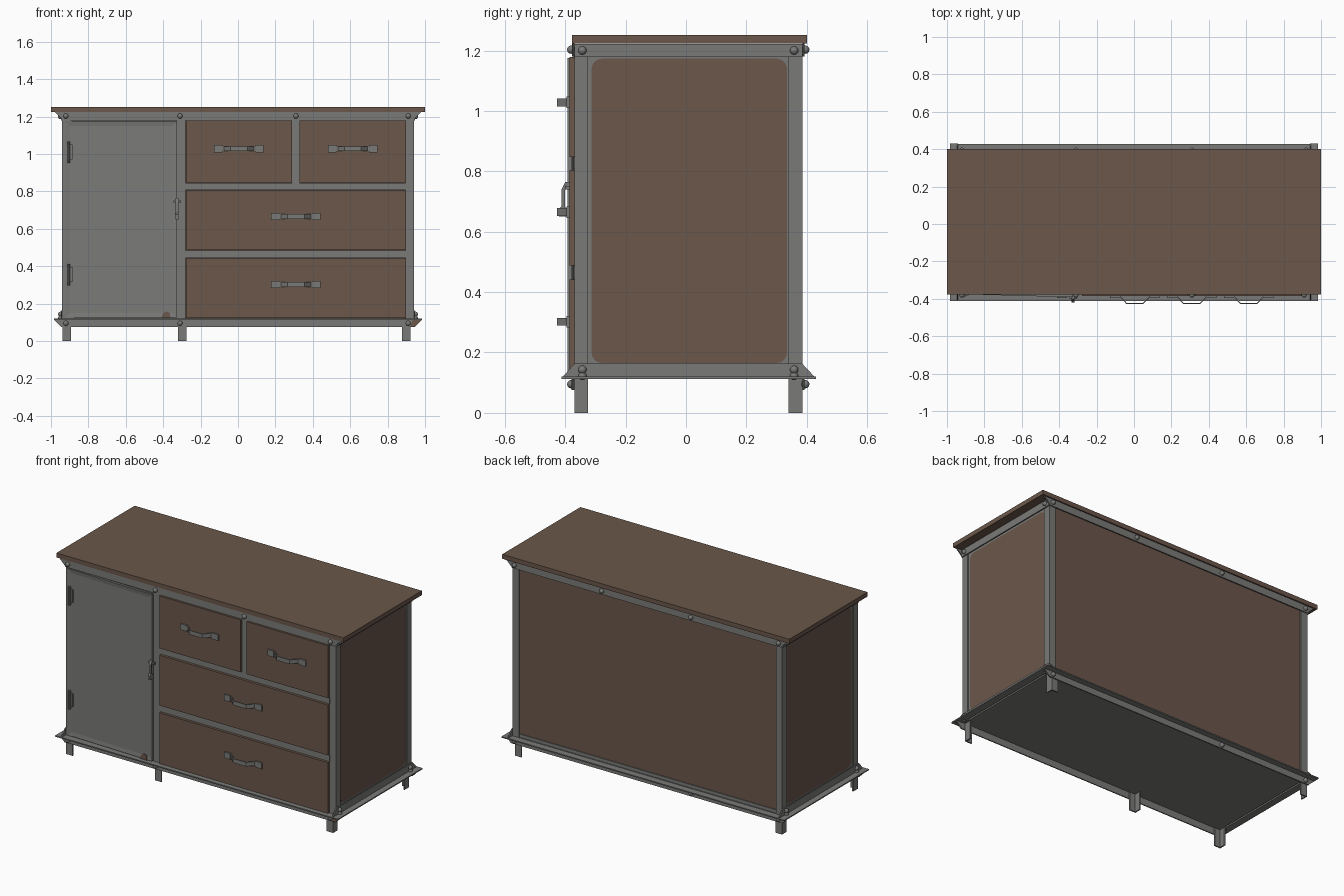
import bpy, bmesh, math
from mathutils import Vector, Matrix

if "Cube" in bpy.data.objects:
    bpy.data.objects.remove(bpy.data.objects["Cube"], do_unlink=True)


def material(name, color):
    m = bpy.data.materials.new(name)
    m.use_nodes = True
    m.diffuse_color = (*color, 1)
    m.node_tree.nodes["Principled BSDF"].inputs["Base Color"].default_value = (*color, 1)
    return m


WOOD = material("brown wood", (0.147, 0.095, 0.07))
STEEL = material("grey steel", (0.195, 0.195, 0.19))


def finish(name, bm, mat):
    bmesh.ops.recalc_face_normals(bm, faces=bm.faces)
    me = bpy.data.meshes.new(name)
    bm.to_mesh(me)
    bm.free()
    me.materials.append(mat)
    ob = bpy.data.objects.new(name, me)
    bpy.context.collection.objects.link(ob)
    return ob


def box(name, x, y, z, mat):
    bm = bmesh.new()
    bmesh.ops.create_cube(bm, size=1)
    for v in bm.verts:
        v.co = [r[0] + (c + 0.5) * (r[1] - r[0]) for c, r in zip(v.co, (x, y, z))]
    return finish(name, bm, mat)


def prism(name, points, axis, lo, hi, mat):
    """Extrude a 2D outline along an axis; the other two axes keep their order."""
    bm = bmesh.new()
    verts = []
    for p in points:
        co = list(p)
        co.insert(axis, lo)
        verts.append(bm.verts.new(co))
    face = bm.faces.new(verts)
    out = bmesh.ops.extrude_face_region(bm, geom=[face])
    step = Vector((0, 0, 0))
    step[axis] = hi - lo
    bmesh.ops.translate(bm, vec=step, verts=[g for g in out["geom"] if isinstance(g, bmesh.types.BMVert)])
    return finish(name, bm, mat)


def rounded(a0, a1, b0, b1, r):
    pts = []
    corners = ((a1 - r, b1 - r), (a0 + r, b1 - r), (a0 + r, b0 + r), (a1 - r, b0 + r))
    for i, (a, b) in enumerate(corners):
        for k in range(5):
            t = math.pi / 2 * (i + k / 4)
            pts.append((a + r * math.cos(t), b + r * math.sin(t)))
    return pts


def bolt(name, co, radius=0.014):
    bm = bmesh.new()
    bmesh.ops.create_uvsphere(bm, u_segments=10, v_segments=6, radius=radius)
    bmesh.ops.translate(bm, vec=co, verts=bm.verts)
    ob = finish(name, bm, STEEL)
    ob.data.shade_smooth()


def angle_iron(name, x, y, sx, sy, z0, z1, w=0.045, t=0.008):
    """L section with its outer corner at x, y and arms running along sx, sy."""
    pts = [(0, 0), (w, 0), (w, t), (t, t), (t, w), (0, w)]
    prism(name, [(x + sx * a, y + sy * b) for a, b in pts], 2, z0, z1, STEEL)


FRONT, BACK, SIDE = -0.37, 0.385, 0.94

# Worktop, floor, back panel
box("worktop", (-1, 1), (-0.378, 0.4), (1.224, 1.252), WOOD)
box("floor_plate", (-0.93, 0.93), (-0.365, 0.38), (0.113, 0.121), STEEL)
box("back_panel", (-0.93, 0.93), (0.362, 0.372), (0.12, 1.22), WOOD)
box("inner_divider", (-0.31, -0.3), (-0.36, 0.36), (0.12, 1.22), WOOD)

# Corner posts that run down into the legs
for sx, xn in ((-1, "right"), (1, "left")):
    for y, sy, yn in ((FRONT, 1, "front"), (BACK, -1, "back")):
        angle_iron(f"{yn}_{xn}_post", sx * SIDE, y, -sx, sy, 0.115, 1.222)
        angle_iron(f"{yn}_{xn}_leg", sx * 0.93 - 0.008, y, -sx, sy, 0, 0.115)

    # Side panels: steel sheet with a rounded wood face
    a, b = sorted((sx * 0.922, sx * 0.93))
    box(f"{xn}_side_sheet", (a, b), (-0.36, 0.375), (0.12, 1.22), STEEL)
    a, b = sorted((sx * 0.93, sx * 0.933))
    prism(f"{xn}_side_panel", rounded(-0.313, 0.335, 0.165, 1.173, 0.035), 0, a, b, WOOD)

    # Side rails
    a, b = sorted((sx * SIDE, sx * 0.947))
    box(f"{xn}_top_rail", (a, b), (FRONT, BACK), (1.178, 1.222), STEEL)
    prism(f"{xn}_bottom_rail", [(-0.412, 0.115), (0.43, 0.115), (BACK, 0.163), (FRONT, 0.163)], 0, a, b, STEEL)
    a, b = sorted((sx * SIDE, sx * 0.985))
    box(f"{xn}_bottom_flange", (a, b), (-0.412, 0.43), (0.113, 0.12), STEEL)
    for y in (-0.343, 0.358):
        for z in (1.2, 0.143, 0.122):
            bolt(f"{xn}_side_bolt", (sx * 0.949, y, z))

angle_iron("middle_leg", -0.32, FRONT, 1, 1, 0, 0.115)

# Front and back rails with mitred ends, plus bottom flanges
for y, s, n, xs in ((FRONT, -1, "front", (-0.92, -0.31, 0.31, 0.91)),
                    (BACK, 1, "back", (-0.92, -0.31, 0.31, 0.92))):
    a, b = sorted((y, y + s * 0.007))
    prism(f"{n}_top_rail", [(-0.935, 1.18), (0.935, 1.18), (0.98, 1.224), (-0.98, 1.224)], 1, a, b, STEEL)
    prism(f"{n}_bottom_rail", [(-0.945, 0.075), (0.945, 0.075), (0.985, 0.116), (-0.985, 0.116)], 1, a, b, STEEL)
    a, b = sorted((y, y + s * 0.043))
    box(f"{n}_bottom_flange", (-0.985, 0.985), (a, b), (0.113, 0.12), STEEL)
    for x in xs:
        bolt(f"{n}_top_bolt", (x, y + s * 0.01, 1.203))
    for x in (xs[0], xs[1], xs[3]):
        bolt(f"{n}_bottom_bolt", (x, y + s * 0.01, 0.095))
box("back_lower_strip", (-0.9, 0.9), (0.37, 0.378), (0.12, 0.14), STEEL)

# Front dividers
bars = (("middle_post", -0.325, -0.28, 0.12, 1.18), ("drawer_post", 0.29, 0.328, 0.84, 1.18),
        ("upper_crossbar", -0.28, 0.9, 0.807, 0.845), ("lower_crossbar", -0.28, 0.9, 0.444, 0.485))
for n, x0, x1, z0, z1 in bars:
    box(n, (x0, x1), (FRONT - 0.003, FRONT + 0.03), (z0, z1), STEEL)


def handle(name, cx, cz, y):
    """Bowed strap handle with a mounting pad at each end."""
    path = [(-0.11, 0), (-0.08, 0), (-0.045, -0.036), (0.045, -0.036), (0.08, 0), (0.11, 0)]
    outer = [(cx + a, y + b - 0.006) for a, b in path]
    inner = [(cx + a * 0.96, y + b) for a, b in reversed(path)]
    prism(name, outer + inner, 2, cz - 0.013, cz + 0.013, STEEL)
    for s in (-1, 1):
        box(name + "_pad", (cx + s * 0.11 - 0.022, cx + s * 0.11 + 0.022), (y - 0.009, y),
            (cz - 0.019, cz + 0.019), STEEL)


# Drawers
drawers = (("upper_right_drawer", -0.278, 0.288, 0.848, 1.178, 1.028),
           ("upper_left_drawer", 0.33, 0.897, 0.848, 1.178, 1.028),
           ("middle_drawer", -0.278, 0.897, 0.488, 0.805, 0.665),
           ("lower_drawer", -0.278, 0.897, 0.122, 0.442, 0.302))
for n, x0, x1, z0, z1, hz in drawers:
    box(n, (x0, x1), (-0.386, -0.35), (z0, z1), WOOD)
    handle(n + "_handle", (x0 + x1) / 2, hz, -0.386)

# Door: steel plate with a shallow inset, standing slightly ajar
bm = bmesh.new()
bmesh.ops.create_cube(bm, size=1)
for v in bm.verts:
    v.co = (0.3 + v.co.x * 0.6, v.co.y * 0.014, 0.65 + v.co.z * 1.05)
face = min(bm.faces, key=lambda f: f.calc_center_median().y)
bmesh.ops.inset_individual(bm, faces=[face], thickness=0.035, depth=-0.004)
bmesh.ops.transform(bm, matrix=Matrix.Translation((-0.925, -0.368, 0)) @ Matrix.Rotation(math.radians(-1.6), 4, "Z"),
                    verts=bm.verts)
finish("door", bm, STEEL)
box("door_backing", (-0.935, -0.32), (-0.368, -0.36), (0.12, 1.18), STEEL)

# Hinges
for z in (1.01, 0.355):
    box("hinge_plate", (-0.915, -0.885), (-0.381, -0.37), (z - 0.04, z + 0.04), STEEL)
    bm = bmesh.new()
    bmesh.ops.create_cone(bm, cap_ends=True, segments=10, radius1=0.008, radius2=0.008, depth=0.115)
    bmesh.ops.translate(bm, vec=(-0.905, -0.383, z), verts=bm.verts)
    finish("hinge_pin", bm, STEEL)

# Door pull and latch
pull = [(-0.385, 0.65), (-0.42, 0.65), (-0.42, 0.675), (-0.412, 0.685), (-0.412, 0.74),
        (-0.4, 0.765), (-0.385, 0.765), (-0.385, 0.75), (-0.4, 0.74), (-0.4, 0.68), (-0.385, 0.675)]
prism("door_pull", pull, 0, -0.333, -0.318, STEEL)
box("latch_bar", (-0.345, -0.305), (-0.4, -0.385), (0.74, 0.752), STEEL)

# Rust patches
prism("door_rust", [(-0.41, 0.122), (-0.36, 0.122), (-0.365, 0.15), (-0.385, 0.158), (-0.4, 0.148)],
      1, -0.392, -0.386, WOOD)
prism("rail_rust", [(0.92, 0.076), (0.944, 0.076), (0.984, 0.115), (0.935, 0.112)], 1, -0.379, -0.376, WOOD)
